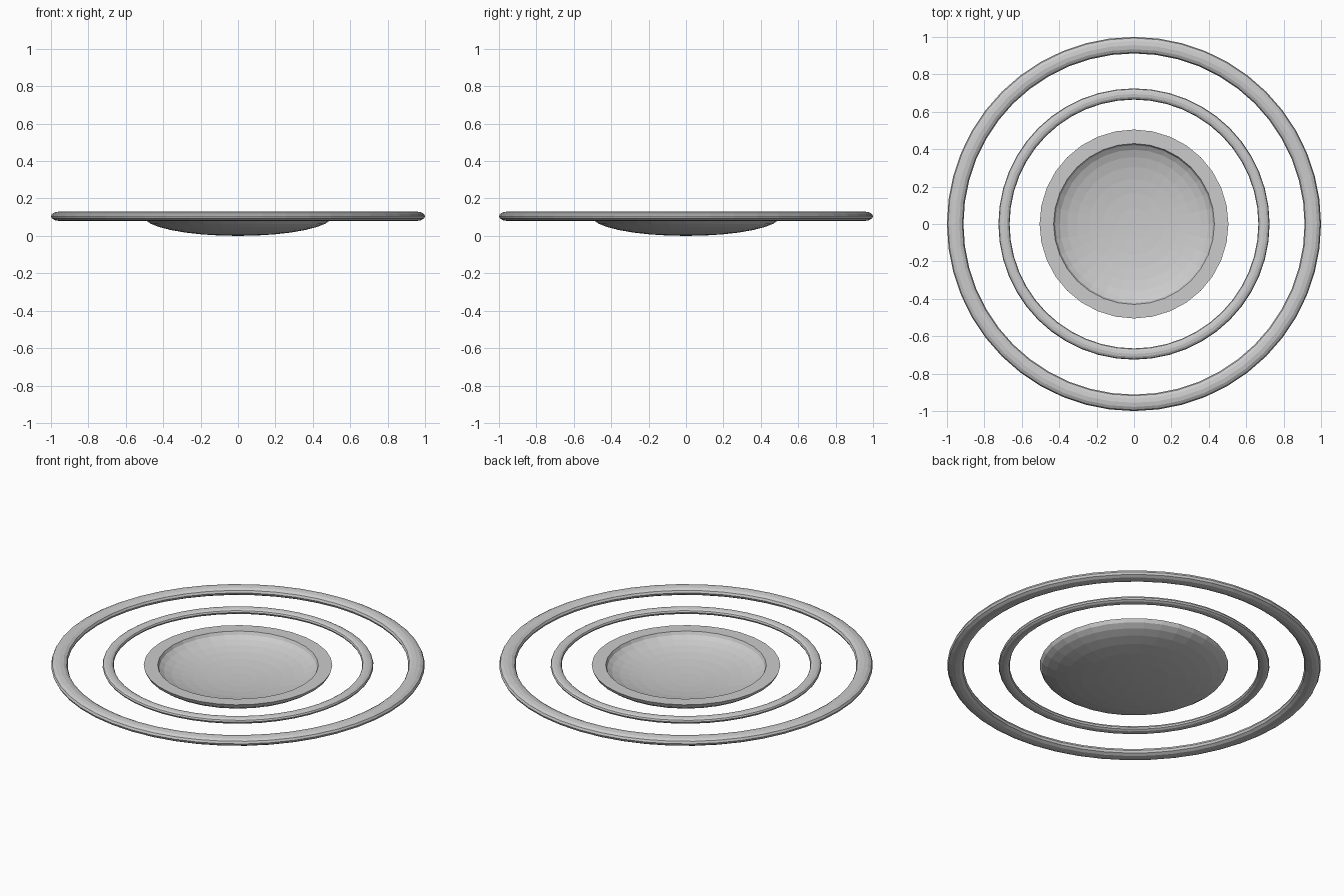
import bpy, bmesh
from math import sin, cos, pi

if "Cube" in bpy.data.objects:
    bpy.data.objects.remove(bpy.data.objects["Cube"])

RIM_Z = 0.105


def lathe(name, profile, segments, closed):
    """Revolve an (r, z) profile about z; r = 0 points become poles."""
    bm = bmesh.new()
    rings = []
    for r, z in profile:
        if r < 1e-6:
            rings.append([bm.verts.new((0, 0, z))] * segments)
        else:
            rings.append([bm.verts.new((r * cos(2 * pi * i / segments),
                                        r * sin(2 * pi * i / segments), z))
                          for i in range(segments)])
    pairs = list(zip(rings, rings[1:]))
    if closed:
        pairs.append((rings[-1], rings[0]))
    for a, b in pairs:
        for i in range(segments):
            j = (i + 1) % segments
            bm.faces.new(list(dict.fromkeys((a[i], a[j], b[j], b[i]))))
    bmesh.ops.recalc_face_normals(bm, faces=bm.faces)
    mesh = bpy.data.meshes.new(name)
    bm.to_mesh(mesh)
    bm.free()
    ob = bpy.data.objects.new(name, mesh)
    bpy.context.collection.objects.link(ob)
    return ob


def flat_ring(name, r_in, r_out, half_height):
    """Torus with a squashed twelve-sided section."""
    mid, half = (r_in + r_out) / 2, (r_out - r_in) / 2
    section = [(mid + half * cos(k * pi / 6),
                RIM_Z + half_height * sin(k * pi / 6)) for k in range(12)]
    return lathe(name, section, 48, True)


def bowl_curve(radius, depth, steps=8):
    """Quarter ellipse from pole to rim."""
    return [(radius * sin(k * pi / 2 / steps),
             RIM_Z - depth * cos(k * pi / 2 / steps)) for k in range(steps + 1)]


# Shallow dish: outer shell, flat rim, inner hollow
lathe("dish", bowl_curve(0.505, 0.105) + bowl_curve(0.43, 0.09)[::-1], 32, False)

# Two concentric rings around the dish
flat_ring("inner_ring", 0.665, 0.725, 0.018)
flat_ring("outer_ring", 0.912, 1.0, 0.025)
